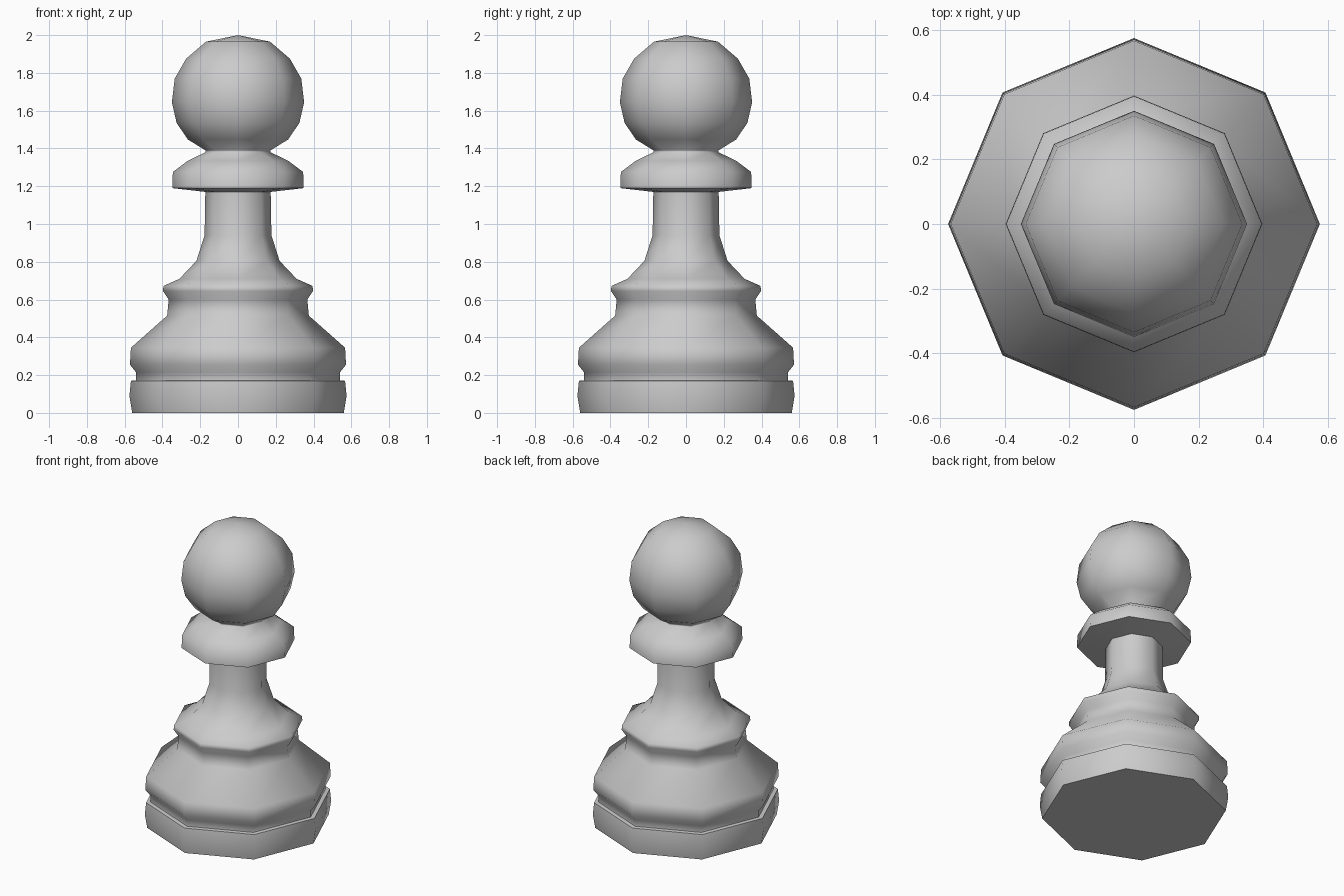
import bpy, bmesh, math

if "Cube" in bpy.data.objects:
    bpy.data.objects.remove(bpy.data.objects["Cube"])

SIDES = 8


def lathe(name, profile, angle):
    """Revolve (radius, height) points around z; radius 0 becomes a pole."""
    bm = bmesh.new()
    rings = []
    for r, z in profile:
        if r == 0:
            rings.append([bm.verts.new((0, 0, z))] * SIDES)
        else:
            rings.append([bm.verts.new((r * math.cos(math.tau * i / SIDES),
                                        r * math.sin(math.tau * i / SIDES), z))
                          for i in range(SIDES)])
    bm.faces.new(rings[0][::-1])  # flat underside
    for low, high in zip(rings, rings[1:]):
        for i in range(SIDES):
            j = (i + 1) % SIDES
            corners = [low[i], low[j], high[j], high[i]]
            bm.faces.new(list(dict.fromkeys(corners)))
    bmesh.ops.recalc_face_normals(bm, faces=bm.faces)
    mesh = bpy.data.meshes.new(name)
    bm.to_mesh(mesh)
    bm.free()
    ob = bpy.data.objects.new(name, mesh)
    bpy.context.collection.objects.link(ob)
    bpy.ops.object.select_all(action='DESELECT')
    ob.select_set(True)
    bpy.context.view_layer.objects.active = ob
    bpy.ops.object.shade_smooth_by_angle(angle=math.radians(angle))
    return ob


# Foot ring with a stepped groove above it
foot = [(0.56, 0), (0.575, 0.09), (0.567, 0.17), (0.54, 0.172), (0.54, 0.215)]
# Bulging base, waist and shoulder
base = [(0.572, 0.255), (0.567, 0.345), (0.375, 0.515), (0.367, 0.60),
        (0.397, 0.645), (0.395, 0.672), (0.31, 0.71)]
# Tapering neck
neck = [(0.22, 0.805), (0.177, 0.94), (0.173, 1.17)]
# Collar
collar = [(0.348, 1.19), (0.345, 1.275), (0.265, 1.335), (0.172, 1.38)]
# Round head
head = [(0.172, 1.39), (0.265, 1.447), (0.325, 1.535), (0.35, 1.645),
        (0.335, 1.77), (0.275, 1.875), (0.17, 1.965), (0, 2.0)]

lathe("chess_pawn", foot + base + neck + collar + head, 68)
